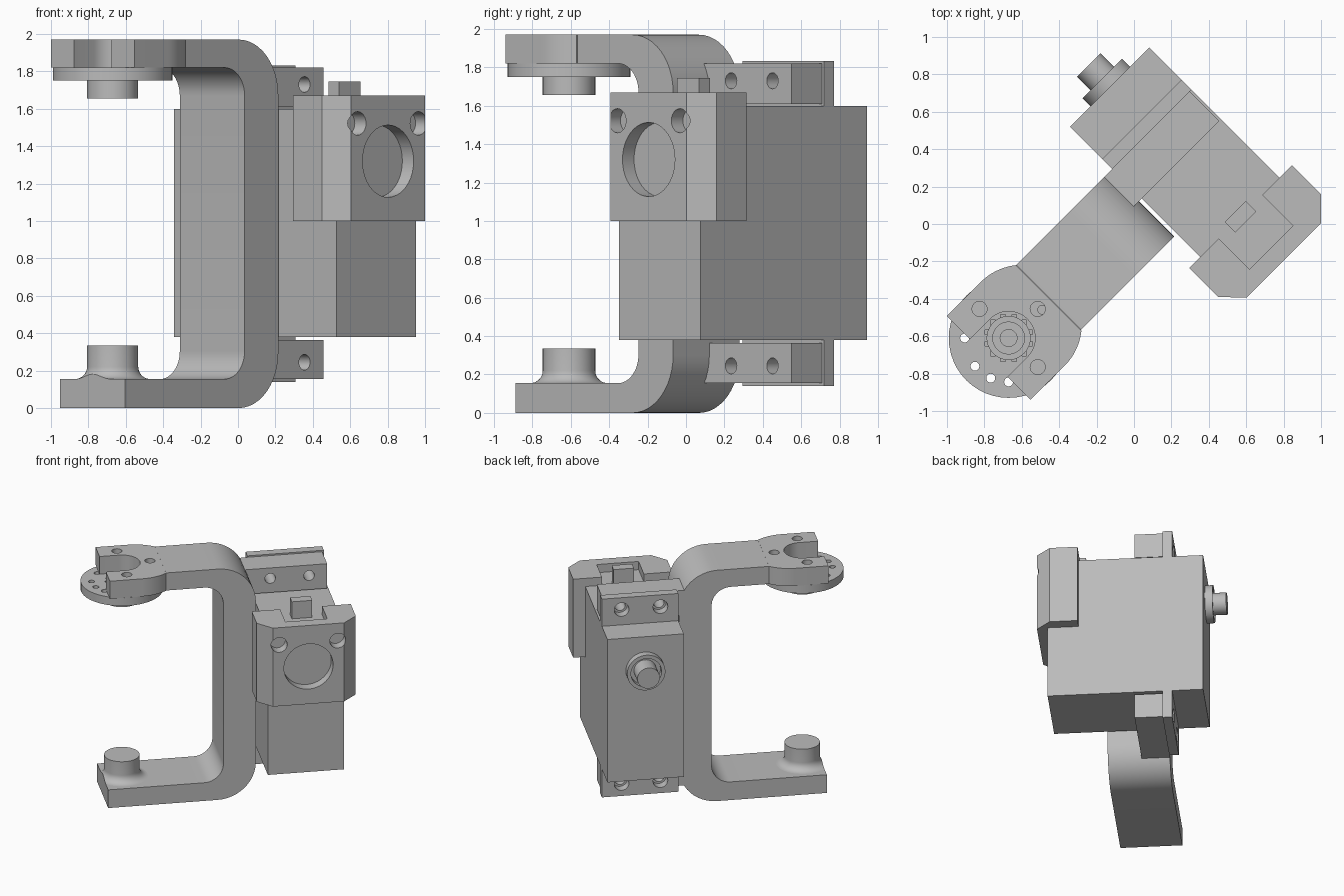
import bpy, bmesh, math
from mathutils import Matrix, Vector

old = bpy.data.objects.get("Cube")
if old:
    bpy.data.objects.remove(old)

grey = bpy.data.materials.new("plain_grey")
grey.use_nodes = True
GREY = (0.5, 0.5, 0.5, 1)
grey.diffuse_color = GREY
grey.node_tree.nodes["Principled BSDF"].inputs["Base Color"].default_value = GREY

TURN = Matrix.Rotation(math.radians(45), 4, 'Z')  # the whole bracket stands diagonally
PIVOT = (-0.905, 0.043)                           # horn and boss axis
SHAFT_U, SHAFT_Z = 0.43, 1.32                     # actuator shaft axis


def finish(name, bm):
    bmesh.ops.remove_doubles(bm, verts=bm.verts, dist=1e-5)
    bmesh.ops.recalc_face_normals(bm, faces=bm.faces)
    bm.transform(TURN)
    me = bpy.data.meshes.new(name)
    bm.to_mesh(me)
    bm.free()
    me.materials.append(grey)
    ob = bpy.data.objects.new(name, me)
    bpy.context.collection.objects.link(ob)
    return ob


def prism(name, pts, lo, hi, axis='Z'):
    """Extrude an outline: (x, y) along Z or (x, z) along Y."""
    bm = bmesh.new()
    place = (lambda a, b: (a, b, lo)) if axis == 'Z' else (lambda a, b: (a, lo, b))
    step = Vector((0, 0, hi - lo)) if axis == 'Z' else Vector((0, hi - lo, 0))
    face = bm.faces.new([bm.verts.new(place(a, b)) for a, b in pts])
    new = bmesh.ops.extrude_face_region(bm, geom=[face])["geom"]
    bmesh.ops.translate(bm, vec=step, verts=[g for g in new if isinstance(g, bmesh.types.BMVert)])
    return finish(name, bm)


def box(name, x, y, z):
    return prism(name, [(x[0], y[0]), (x[1], y[0]), (x[1], y[1]), (x[0], y[1])], *z)


def arc(cx, cy, r, start, end, n=12):
    angles = [math.radians(start + (end - start) * i / n) for i in range(n + 1)]
    return [(cx + r * math.cos(a), cy + r * math.sin(a)) for a in angles]


def rod(name, c, r, lo, hi, axis='Z', n=40):
    return prism(name, arc(*c, r, 0, 360, n)[:-1], lo, hi, axis)


def lathe(name, profile, matrix, n=48):
    bm = bmesh.new()
    vs = [bm.verts.new((r, 0, z)) for r, z in profile]
    es = [bm.edges.new(p) for p in zip(vs, vs[1:])]
    bmesh.ops.spin(bm, geom=vs + es, cent=(0, 0, 0), axis=(0, 0, 1),
                   angle=math.tau, steps=n, use_duplicate=False)
    bm.transform(matrix)
    return finish(name, bm)


def cut(ob, cutters):
    for c in cutters:
        c.hide_render = True
        mod = ob.modifiers.new("cut", 'BOOLEAN')
        mod.operation, mod.solver, mod.object = 'DIFFERENCE', 'EXACT', c
        bpy.context.view_layer.objects.active = ob
        bpy.ops.object.modifier_apply(modifier=mod.name)
        bpy.data.objects.remove(c)


# C-shaped arm: outer edge up, inner edge back down
END, NECK = -1.055, -0.601
outline = ([(END, 0)] + arc(-0.195, 0.3, 0.3, -90, 0) + arc(-0.195, 1.67, 0.3, 0, 90)
           + [(NECK, 1.97), (NECK, 1.82)]
           + arc(-0.3, 1.67, 0.15, 90, 0) + arc(-0.3, 0.305, 0.15, 0, -90) + [(END, 0.155)])
prism("c_arm", outline, -0.2, 0.29, 'Y')

# Forked head on the upper arm
mid = PIVOT[1]
head = (arc(-0.8, mid, 0.317, 51.2, 90) + [(END, mid + 0.317), (END, mid + 0.142)]
        + arc(*PIVOT, 0.142, 90, -90, 24)
        + [(END, mid - 0.142), (END, mid - 0.317)] + arc(-0.8, mid, 0.317, -90, -51.2))
fork = prism("fork_head", head, 1.82, 1.97)
cut(fork, [rod("hole", arc(*PIVOT, 0.22, a, a, 1)[0], 0.04, 1.8, 2) for a in (-90, 0, 90)])

# Output horn below the fork, with a toothed bore
at_pivot = Matrix.Translation((*PIVOT, 0))
horn = lathe("horn_disc", [(0, 1.655), (0.137, 1.655), (0.137, 1.75), (0.32, 1.75),
                           (0.32, 1.82), (0.115, 1.82), (0.115, 1.74), (0.085, 1.74),
                           (0.085, 1.7), (0.045, 1.7), (0.045, 1.675), (0, 1.675)], at_pivot)
rim = [rod("hole", arc(*PIVOT, 0.235, a - 45, a - 45, 1)[0], 0.024, 1.7, 1.9, n=16)
       for base in (0, 180) for a in (base, base + 40, base + 66, base + 90)]
teeth = [rod("notch", arc(*PIVOT, 0.118, a, a, 1)[0], 0.018, 1.79, 1.9, n=4)
         for a in range(0, 360, 30)]
cut(horn, rim + teeth)

# Filleted boss on the lower arm, trimmed at the arm end
boss = lathe("lower_boss", [(0, 0.15), (0.202, 0.15)] + arc(0.202, 0.22, 0.065, -90, -180, 8)
             + [(0.137, 0.335), (0, 0.335)], at_pivot)
cut(boss, [box("trim", (-1.4, END), (-0.5, 0.5), (0.1, 0.5))])

# Actuator body
box("actuator_body", (0.125, 0.725), (-0.62, 0.61), (0.38, 1.6))
box("top_connector", (0.35, 0.51), (-0.415, -0.335), (1.58, 1.745))

# Ears on the actuator and the bracket pads they bolt to
for side, ear_z, pad_z, hole_z in (("upper", (1.59, 1.832), (1.61, 1.82), 1.73),
                                   ("lower", (0.14, 0.39), (0.155, 0.365), 0.245)):
    ear = box(side + "_ear", (0.125, 0.725), (0.29, 0.365), ear_z)
    pad = box(side + "_pad", (-0.05, 0.712), (0.067, 0.29), pad_z)
    for ob, r in ((ear, 0.058), (pad, 0.042)):
        cut(ob, [rod("hole", (u, hole_z), r, 0, 0.5, 'Y', 24) for u in (0.265, 0.57)])

# Front cap with chamfered corners, round window, screw recesses and top notch
cap = prism("front_cap", [(0.042, -0.375), (0.042, -0.595), (0.15, -0.705), (0.71, -0.705),
                          (0.82, -0.595), (0.82, -0.375)], 1.0, 1.67)
cut(cap, [rod("window", (SHAFT_U, SHAFT_Z), 0.193, -0.8, -0.61, 'Y')]
    + [rod("recess", (u, 1.522), 0.063, -0.8, -0.61, 'Y', 24) for u in (0.2, 0.66)]
    + [box("notch", (0.265, 0.594), (-0.608, -0.3), (1.59, 1.8))])

# Rear collar and shaft
lathe("rear_shaft", [(0.15, -0.02), (0.15, 0.06), (0.12, 0.06), (0.12, 0.01),
                     (0.088, 0.01), (0.088, 0.163), (0, 0.163)],
      Matrix.Translation((SHAFT_U, 0.61, SHAFT_Z)) @ Matrix.Rotation(math.radians(-90), 4, 'X'))

# Smooth curved walls, keep edges sharp
for ob in bpy.context.collection.objects:
    ob.select_set(ob.type == 'MESH')
bpy.context.view_layer.objects.active = fork
bpy.ops.object.shade_smooth_by_angle(angle=math.radians(30))
